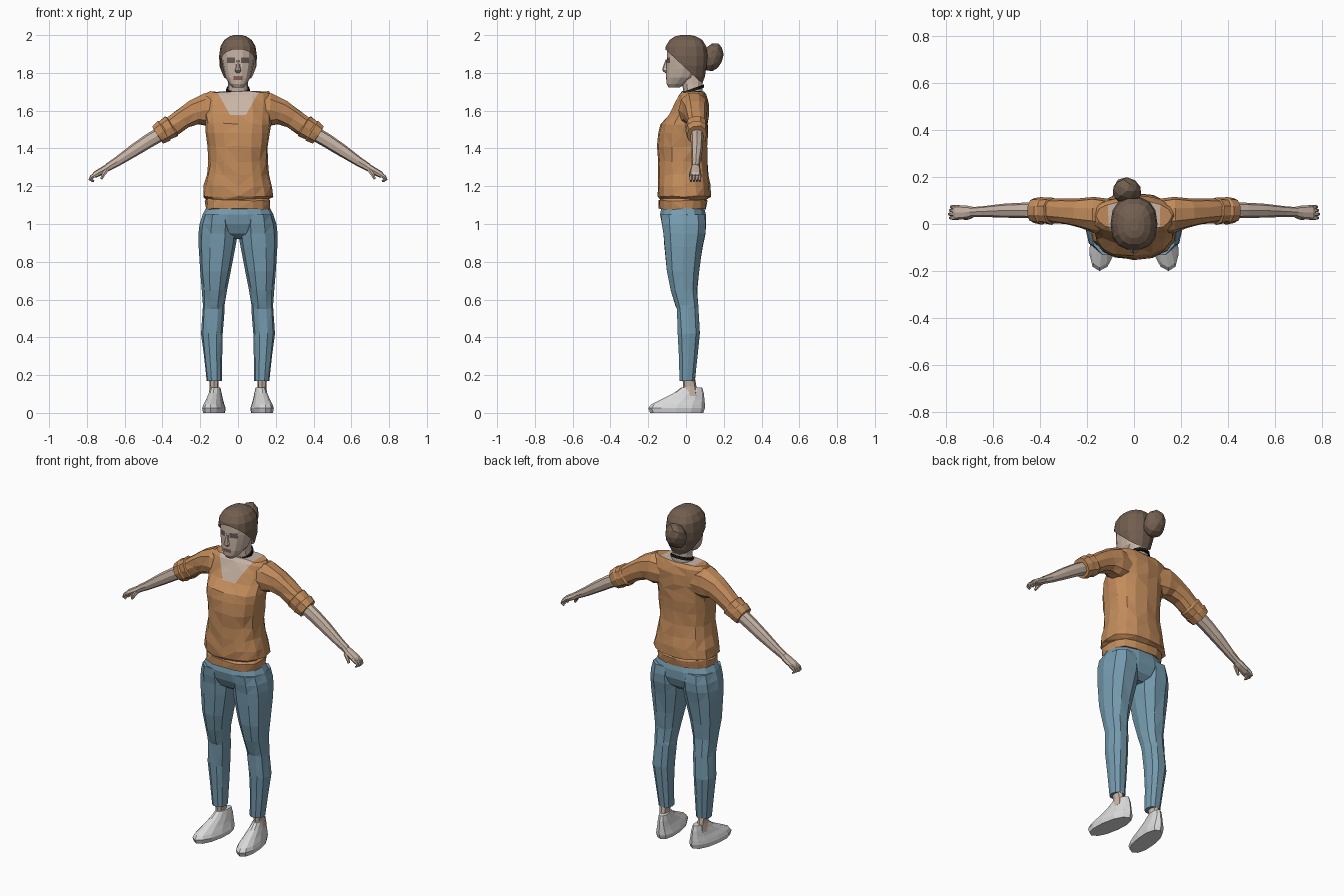
import bpy, bmesh, math, random
from mathutils import Vector

random.seed(4)


def material(name, rgb):
    m = bpy.data.materials.new(name)
    m.diffuse_color = (*rgb, 1)
    return m


SKIN = material("skin", (0.58, 0.46, 0.38))
SHIRT = material("orange_knit", (0.54, 0.26, 0.105))
DENIM = material("blue_denim", (0.18, 0.33, 0.43))
HAIR = material("brown_hair", (0.17, 0.115, 0.08))
SHOE = material("white_leather", (0.70, 0.70, 0.70))
BLACK = material("black_band", (0.01, 0.01, 0.01))
EYE = material("eye_shade", (0.13, 0.10, 0.08))
LIP = material("lips", (0.25, 0.12, 0.10))


def finish(name, bm, mat, mirror=False):
    bmesh.ops.recalc_face_normals(bm, faces=bm.faces)
    me = bpy.data.meshes.new(name)
    bm.to_mesh(me)
    bm.free()
    ob = bpy.data.objects.new(name, me)
    bpy.context.collection.objects.link(ob)
    me.materials.append(mat)
    if mirror:
        ob.modifiers.new("mirror", 'MIRROR')
    return ob


def loft(name, rings, mat, n=12, power=0.85, mirror=False, jitter=0, warp=None):
    """Skin a closed tube over rings given as (centre, half axis u, half axis v)."""
    bm = bmesh.new()
    loops = []
    for c, u, v in rings:
        loop = []
        for i in range(n):
            a = 2 * math.pi * i / n
            s, t = [math.copysign(abs(f) ** power, f) if abs(f) > 1e-6 else 0
                    for f in (math.cos(a), math.sin(a))]
            p = c + u * s + v * t
            p += Vector([random.uniform(-jitter, jitter) for _ in range(3)])
            loop.append(bm.verts.new(warp(p) if warp else p))
        loops.append(loop)
    for a, b in zip(loops, loops[1:]):
        for i in range(n):
            j = (i + 1) % n
            bm.faces.new((a[i], a[j], b[j], b[i]))
    bm.faces.new(loops[0])
    bm.faces.new(loops[-1])
    if jitter:
        bmesh.ops.triangulate(bm, faces=[f for f in bm.faces if len(f.verts) == 4])
    return finish(name, bm, mat, mirror)


def stack(name, rows, mat, **kw):
    """Upright form from rows of (z, x min, x max, y front, y back)."""
    rings = [(Vector(((a + b) / 2, (f + k) / 2, z)),
              Vector(((b - a) / 2, 0, 0)), Vector((0, (k - f) / 2, 0)))
             for z, a, b, f, k in rows]
    return loft(name, rings, mat, **kw)


def centred(name, rows, mat, **kw):
    """Upright symmetric form from rows of (z, half width, y front, y back)."""
    return stack(name, [(z, -w, w, f, k) for z, w, f, k in rows], mat, **kw)


def limb(name, rows, mat, **kw):
    """Sideways tube from rows of (x, y, z, half depth in y, half thickness)."""
    pts = [Vector(r[:3]) for r in rows]
    rings = []
    for i, r in enumerate(rows):
        d = pts[min(i + 1, len(pts) - 1)] - pts[max(i - 1, 0)]
        nrm = Vector((-d.z, 0, d.x)).normalized()
        rings.append((pts[i], Vector((0, r[3], 0)), nrm * r[4]))
    return loft(name, rings, mat, mirror=True, **kw)


def paint(ob, planes, test, mat):
    """Cut edges along planes, then colour the faces whose centre passes test."""
    bm = bmesh.new()
    bm.from_mesh(ob.data)
    for co, no in planes:
        bmesh.ops.bisect_plane(bm, geom=bm.verts[:] + bm.edges[:] + bm.faces[:],
                               plane_co=co, plane_no=no)
    ob.data.materials.append(mat)
    for f in bm.faces:
        if test(f.calc_center_median(), f.normal):
            f.material_index = len(ob.data.materials) - 1
    bm.to_mesh(ob.data)
    bm.free()


# Sweater body with loose hem band and scooped neck
sweater = centred("sweater_body", [
    (1.08, .172, -.145, .108), (1.125, .174, -.148, .112), (1.132, .166, -.14, .11),
    (1.145, .187, -.148, .13), (1.20, .180, -.150, .128), (1.26, .166, -.146, .118),
    (1.33, .156, -.148, .112), (1.41, .160, -.151, .112), (1.48, .168, -.150, .115),
    (1.53, .172, -.138, .118), (1.58, .177, -.090, .120), (1.64, .180, -.062, .118),
    (1.68, .180, -.040, .108), (1.70, .160, -.025, .095)],
    SHIRT, n=16, jitter=.004)
paint(sweater, [((.04, 0, 1.575), (.115, 0, -.065)), ((-.04, 0, 1.575), (-.115, 0, -.065)),
                ((0, 0, 1.578), (0, 0, 1))],
      lambda c, n: c.z > 1.578 and abs(c.x) < .04 + (c.z - 1.575) * .57
      and (c.y < .03 or n.z > .8), SKIN)

# Sleeves with rolled cuffs
limb("sleeve", [(.10, .035, 1.60, .07, .08), (.17, .04, 1.605, .078, .088),
                (.23, .047, 1.592, .066, .07), (.29, .053, 1.558, .056, .06),
                (.35, .056, 1.517, .052, .056)], SHIRT, n=10, jitter=.004)
limb("sleeve_cuff", [(.345, .056, 1.522, .05, .054), (.352, .056, 1.517, .058, .064),
                     (.385, .057, 1.497, .055, .058), (.392, .057, 1.493, .059, .062),
                     (.425, .058, 1.472, .053, .056)], SHIRT, n=10, jitter=.002)

# Forearms and hands
limb("forearm", [(.40, .058, 1.482, .035, .038), (.47, .058, 1.442, .033, .037),
                 (.55, .057, 1.390, .030, .033), (.64, .053, 1.330, .023, .025),
                 (.69, .051, 1.300, .021, .021)], SKIN, n=8)
limb("palm", [(.675, .051, 1.309, .020, .019), (.71, .050, 1.286, .028, .020),
              (.755, .049, 1.262, .031, .017), (.765, .049, 1.254, .027, .012)], SKIN, n=8)
for i, y in enumerate((.026, .042, .058, .073)):
    s = .004 * abs(i - 1)
    limb("finger_%d" % (i + 1), [(.745, y, 1.265, .008, .010),
                                 (.778 - s, y, 1.250, .008, .010),
                                 (.785 - s, y, 1.236, .007, .008),
                                 (.770 - s, y, 1.226, .005, .005)], SKIN, n=6)
limb("thumb", [(.695, .034, 1.288, .012, .014), (.712, .026, 1.262, .010, .010),
               (.724, .024, 1.238, .006, .007)], SKIN, n=6)

# Jeans
centred("jeans_hips", [
    (1.10, .160, -.130, .095), (1.05, .188, -.140, .108), (1.00, .198, -.130, .108),
    (.95, .150, -.105, .090), (.92, .060, -.060, .055)], DENIM, n=14)
stack("jeans_leg", [
    (1.05, .015, .188, -.135, .105), (1.00, .004, .204, -.132, .110),
    (.95, .003, .210, -.125, .107), (.88, .012, .210, -.118, .092),
    (.75, .040, .200, -.105, .072), (.65, .058, .191, -.085, .062),
    (.57, .070, .186, -.058, .066), (.55, .070, .188, -.052, .070),
    (.42, .079, .195, -.045, .076), (.30, .083, .181, -.038, .062),
    (.17, .085, .165, -.034, .048)], DENIM, n=10, mirror=True, jitter=.002)

# Ankles and shoes, toes turned slightly outward
stack("ankle", [(.09, .10, .155, -.025, .065), (.14, .104, .15, -.015, .055),
                (.20, .10, .155, -.02, .045)], SKIN, n=8, mirror=True)


def toe_out(p):
    p.x -= .13 * p.y
    return p


stack("shoe", [(0, .066, .176, -.19, .092), (.025, .062, .180, -.200, .100),
               (.045, .070, .174, -.185, .100), (.07, .080, .164, -.135, .098),
               (.105, .090, .155, -.065, .094), (.135, .098, .149, -.025, .085)],
      SHOE, n=12, mirror=True, power=.9, warp=toe_out)

# Neck and tilted choker
centred("neck", [(1.64, .085, -.03, .09), (1.69, .058, -.012, .088),
                 (1.74, .052, -.020, .088), (1.80, .052, -.030, .085)], SKIN)


def tilt(p):
    p.z += (p.y + .01) * .35
    return p


centred("choker", [(1.685, .059, -.018, .091), (1.685, .063, -.022, .095),
                   (1.702, .062, -.022, .095), (1.702, .057, -.017, .090)],
        BLACK, warp=tilt)

# Head with painted eyes and lips
head = centred("head", [
    (1.722, .026, -.092, -.035), (1.742, .046, -.104, .000), (1.775, .066, -.107, .050),
    (1.82, .078, -.106, .080), (1.87, .087, -.104, .095), (1.92, .086, -.102, .092),
    (1.96, .062, -.075, .070)], SKIN, n=14)
X, Z = (1, 0, 0), (0, 0, 1)
paint(head, [((x, 0, 0), X) for x in (-.058, -.016, .016, .058)]
      + [((0, 0, z), Z) for z in (1.853, 1.882)],
      lambda c, n: c.y < 0 and 1.853 < c.z < 1.882 and .016 < abs(c.x) < .058, EYE)
paint(head, [((x, 0, 0), X) for x in (-.025, .025)]
      + [((0, 0, z), Z) for z in (1.763, 1.783)],
      lambda c, n: c.y < 0 and 1.763 < c.z < 1.783 and abs(c.x) < .025, LIP)
centred("nose", [(1.872, .007, -.108, -.08), (1.825, .013, -.124, -.08),
                 (1.812, .018, -.126, -.08), (1.800, .012, -.110, -.08)], SKIN, n=8)

# Hair shell cut along a slanted hairline
hair = centred("hair", [
    (1.735, .055, -.06, .085), (1.78, .082, -.10, .102), (1.84, .098, -.112, .112),
    (1.89, .100, -.116, .116), (1.94, .093, -.110, .110), (1.975, .072, -.088, .088),
    (1.993, .045, -.06, .055), (2.0, .02, -.03, .025)], HAIR, n=14)
bm = bmesh.new()
bm.from_mesh(hair.data)
bmesh.ops.bisect_plane(bm, geom=bm.verts[:] + bm.edges[:] + bm.faces[:],
                       plane_co=(0, -.11, 1.925), plane_no=(0, .185, .2), clear_inner=True)
bm.to_mesh(hair.data)
bm.free()

# Bun tied at the back, a little off centre
bm = bmesh.new()
bmesh.ops.create_icosphere(bm, subdivisions=2, radius=1)
for v in bm.verts:
    k = random.uniform(.93, 1.04)
    v.co = Vector((-.03 + .063 * k * v.co.x, .14 + .06 * k * v.co.y,
                   1.882 + .075 * k * v.co.z + .015 * v.co.y))
finish("hair_bun", bm, HAIR)
